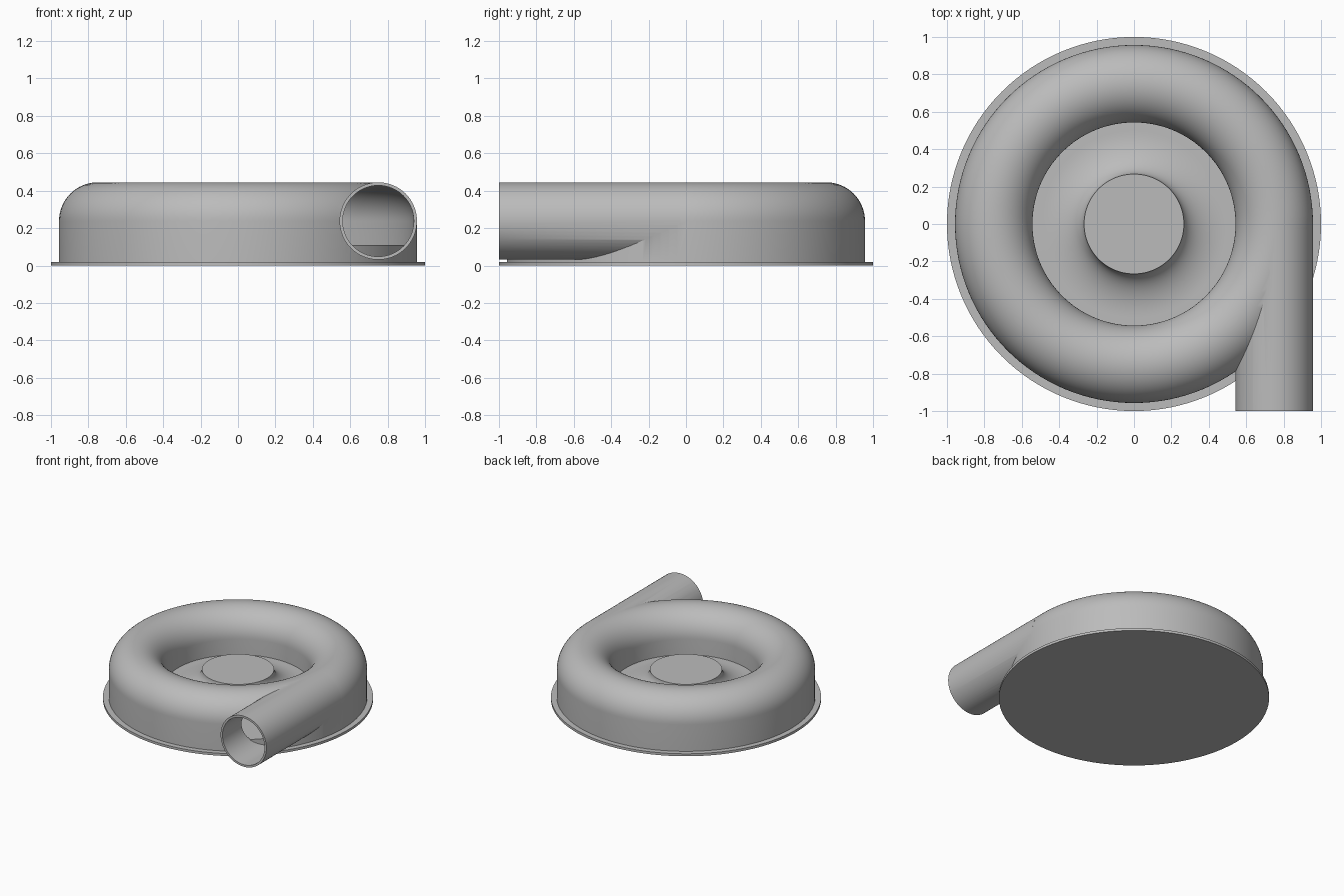
import bpy, bmesh
from math import sin, cos, pi, radians
from mathutils import Matrix

cube = bpy.data.objects.get("Cube")
if cube:
    bpy.data.objects.remove(cube, do_unlink=True)

SEGMENTS = 128
RING = 0.75      # radius of the duct centre line
AXIS_Z = 0.238   # height of the duct centre line
TUBE = 0.207     # outer duct radius
BORE = 0.19      # inner duct radius
BASE_TOP = 0.02
FLOOR = 0.11

grey = bpy.data.materials.new("light_grey")
grey.use_nodes = True
colour = (0.5, 0.5, 0.5, 1)
grey.diffuse_color = colour
grey.node_tree.nodes["Principled BSDF"].inputs["Base Color"].default_value = colour


def make_object(name, bm):
    bmesh.ops.recalc_face_normals(bm, faces=bm.faces)
    mesh = bpy.data.meshes.new(name)
    bm.to_mesh(mesh)
    bm.free()
    obj = bpy.data.objects.new(name, mesh)
    bpy.context.collection.objects.link(obj)
    mesh.materials.append(grey)
    return obj


def lathe(name, profile, closed=False):
    """Revolve (radius, height) points around the z axis."""
    bm = bmesh.new()
    verts = [bm.verts.new((r, 0, z)) for r, z in profile]
    pairs = list(zip(verts, verts[1:]))
    if closed:
        pairs.append((verts[-1], verts[0]))
    edges = [bm.edges.new(p) for p in pairs]
    bmesh.ops.spin(bm, geom=verts + edges, cent=(0, 0, 0), axis=(0, 0, 1),
                   angle=2 * pi, steps=SEGMENTS, use_merge=False)
    bmesh.ops.remove_doubles(bm, verts=bm.verts, dist=1e-5)
    return make_object(name, bm)


def duct_ring(name, radius, bottom):
    """Ring with a round top and straight walls going down."""
    arc = [(RING + radius * cos(a), AXIS_Z + radius * sin(a))
           for a in (pi * i / 32 for i in range(33))]
    return lathe(name, [(RING + radius, bottom)] + arc + [(RING - radius, bottom)], True)


def straight_duct(name, radius, front, back):
    bm = bmesh.new()
    place = Matrix.Translation((RING, (front + back) / 2, AXIS_Z)) @ Matrix.Rotation(pi / 2, 4, 'X')
    bmesh.ops.create_cone(bm, cap_ends=True, segments=64, radius1=radius,
                          radius2=radius, depth=back - front, matrix=place)
    return make_object(name, bm)


def select_only(obj):
    bpy.ops.object.select_all(action='DESELECT')
    obj.select_set(True)
    bpy.context.view_layer.objects.active = obj


def combine(obj, other, operation):
    mod = obj.modifiers.new(operation.lower(), 'BOOLEAN')
    mod.operation = operation
    mod.solver = 'EXACT'
    mod.object = other
    select_only(obj)
    bpy.ops.object.modifier_apply(modifier=mod.name)
    bpy.data.objects.remove(other, do_unlink=True)


def smooth(obj):
    select_only(obj)
    bpy.ops.object.shade_smooth_by_angle(angle=radians(30))


# Round base plate
base = lathe("base_plate", [(0, 0), (1, 0), (1, BASE_TOP), (0, BASE_TOP)])

# Raised floor with a flared central hub
HUB_R, HUB_TOP, FLARE = 0.267, 0.245, 0.23
flare = [(HUB_R + FLARE * (1 - cos(a)), HUB_TOP - (HUB_TOP - FLOOR) * sin(a))
         for a in (pi / 2 * i / 16 for i in range(17))]
hub = lathe("floor_and_hub", [(0, HUB_TOP)] + flare
            + [(0.946, FLOOR), (0.946, 0.015), (0, 0.015)])

# Hollow ring housing with the tangential outlet pipe
housing = duct_ring("volute_housing", TUBE, 0.015)
combine(housing, straight_duct("outlet_pipe", TUBE, -1, -0.03), 'UNION')
combine(housing, duct_ring("ring_cavity", BORE, -0.1), 'DIFFERENCE')
combine(housing, straight_duct("pipe_bore", BORE, -1.1, -0.03), 'DIFFERENCE')

for part in (base, hub, housing):
    smooth(part)
